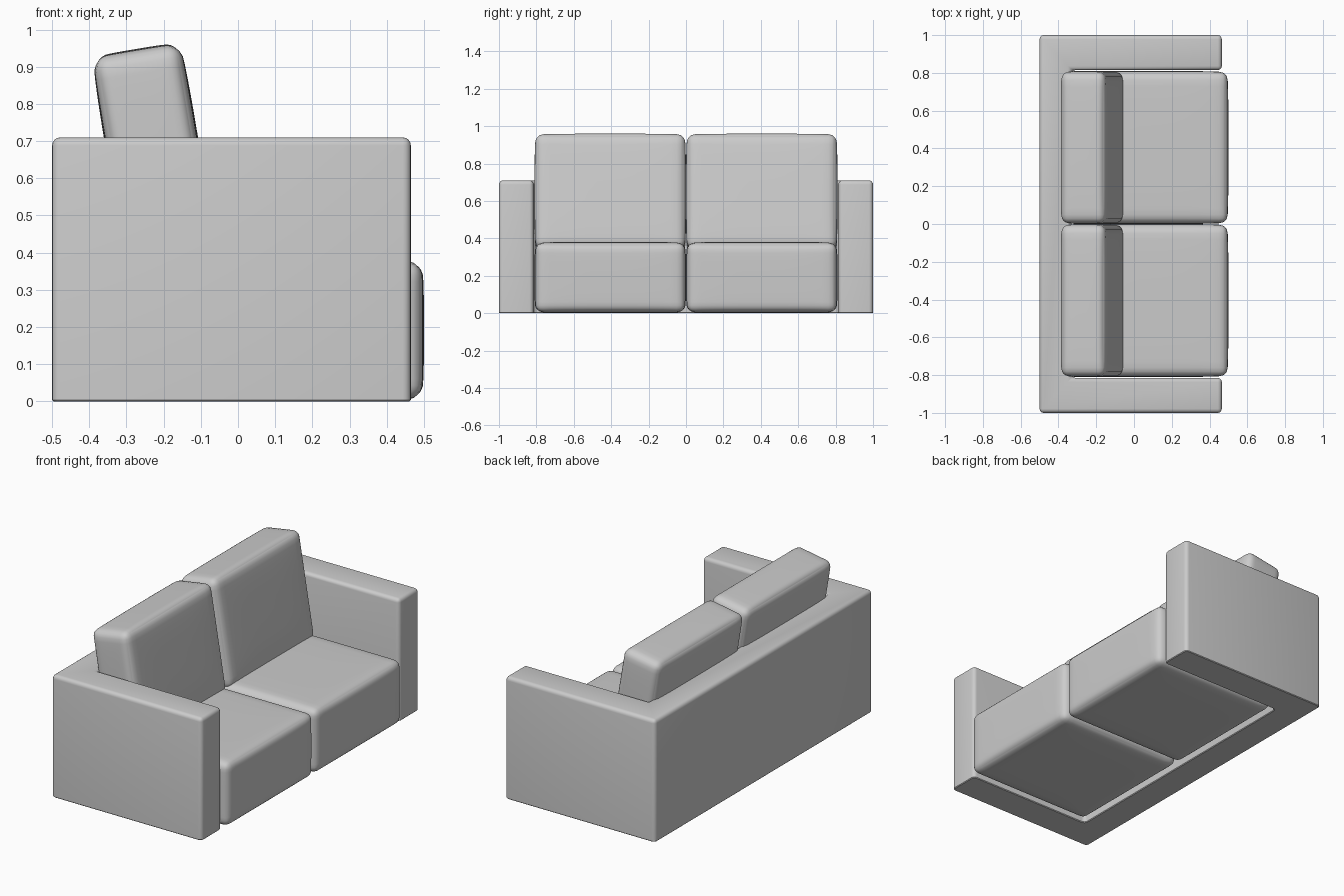
import bpy, bmesh, math
from mathutils import Vector

if "Cube" in bpy.data.objects:
    bpy.data.objects.remove(bpy.data.objects["Cube"])


def finish(bm, name, angle):
    bmesh.ops.recalc_face_normals(bm, faces=bm.faces[:])
    mesh = bpy.data.meshes.new(name)
    bm.to_mesh(mesh)
    bm.free()
    ob = bpy.data.objects.new(name, mesh)
    bpy.context.collection.objects.link(ob)
    bpy.ops.object.select_all(action='DESELECT')
    ob.select_set(True)
    bpy.context.view_layer.objects.active = ob
    bpy.ops.object.shade_smooth_by_angle(angle=math.radians(angle))
    return ob


def cushion(name, size, center, tilt=0.0, r=0.05, crown=0.006):
    """Softly rounded box with slightly crowned faces."""
    bm = bmesh.new()
    bmesh.ops.create_cube(bm, size=2)
    bmesh.ops.subdivide_edges(bm, edges=bm.edges[:], cuts=19, use_grid_fill=True)
    half = Vector(size) / 2 - Vector((crown,) * 3)
    for v in bm.verts:
        # crowd the grid towards the edges, then round them off
        u = Vector([math.sin(c * math.pi / 2) for c in v.co])
        p = Vector([u[i] * half[i] for i in range(3)])
        core = Vector([max(-(half[i] - r), min(half[i] - r, p[i])) for i in range(3)])
        d = p - core
        if d.length > 1e-6:
            p = core + d.normalized() * max(abs(c) for c in d)
        # crown each face
        for i in range(3):
            j, k = (i + 1) % 3, (i + 2) % 3
            p[i] += crown * u[i] * (1 - u[j] ** 4) * (1 - u[k] ** 4)
        v.co = p
    ob = finish(bm, name, 50)
    ob.location = center
    ob.rotation_euler.y = tilt
    return ob


# U-shaped frame: back plus two arms
H, XB, XI, XF, YO, YI = 0.71, -0.5, -0.33, 0.465, 1.0, 0.815
outline = [(XB, -YO), (XF, -YO), (XF, -YI), (XI, -YI),
           (XI, YI), (XF, YI), (XF, YO), (XB, YO)]
bm = bmesh.new()
base = bm.faces.new([bm.verts.new((x, y, 0)) for x, y in outline])
ext = bmesh.ops.extrude_face_region(bm, geom=[base], use_keep_orig=True)
for g in ext['geom']:
    if isinstance(g, bmesh.types.BMVert):
        g.co.z = H
bmesh.ops.recalc_face_normals(bm, faces=bm.faces[:])


def is_floor(e):
    return all(v.co.z < 1e-4 for v in e.verts)


bmesh.ops.bevel(bm, geom=[e for e in bm.edges if not is_floor(e)],
                offset=0.022, segments=4, profile=0.5, affect='EDGES')
bmesh.ops.bevel(bm, geom=[e for e in bm.edges if is_floor(e)],
                offset=0.004, segments=1, affect='EDGES')
finish(bm, "sofa_frame", 40)

# Seat and back cushions, one pair per side
for side, s in (("left", -1), ("right", 1)):
    cushion("seat_cushion_" + side, (0.82, 0.81, 0.382), (0.09, s * 0.405, 0.191), r=0.04)
    cushion("back_cushion_" + side, (0.25, 0.81, 0.63), (-0.222, s * 0.405, 0.637),
            tilt=math.radians(-9.5), r=0.04)
